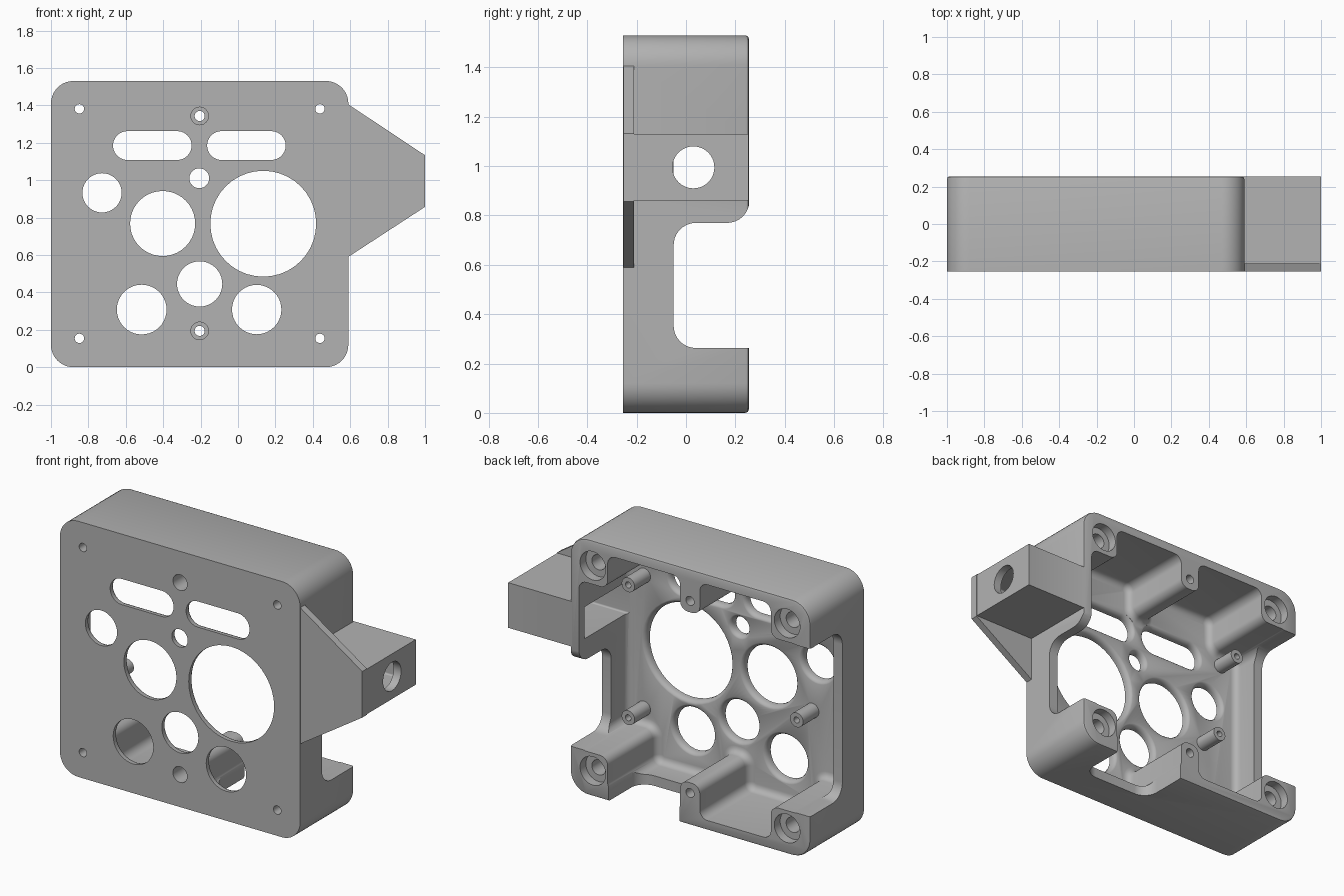
import bpy
import bmesh
from math import cos, sin, atan2, pi
from mathutils import Vector

cube = bpy.data.objects.get("Cube")
if cube:
    bpy.data.objects.remove(cube, do_unlink=True)

grey = bpy.data.materials.new("plain grey")
grey.use_nodes = True
COLOUR = (0.45, 0.45, 0.45, 1)
grey.diffuse_color = COLOUR
grey.node_tree.nodes["Principled BSDF"].inputs["Base Color"].default_value = COLOUR

FRONT, BACK, FLOOR = -0.255, 0.255, -0.21
MID_Z = 0.765
AXES = {"x": lambda a, b, t: (t, a, b),
        "y": lambda a, b, t: (a, t, b),
        "z": lambda a, b, t: (a, b, t)}


def rect(a0, a1, b0, b1):
    return [(a0, b0), (a1, b0), (a1, b1), (a0, b1)]


def outline(points, r, seg=10):
    """Round each corner; gives (arc centre, direction, turn) per outline point."""
    pts = [Vector(p) for p in points]
    out, last = [], None
    for i, p in enumerate(pts):
        d1 = (p - pts[i - 1]).normalized()
        d2 = (pts[(i + 1) % len(pts)] - p).normalized()
        turn = 1 if d1.cross(d2) > 0 else -1
        centre = p + (d2 - d1) * r
        start = atan2(-d2.y, -d2.x)
        for k in range(seg + 1):
            a = start + turn * pi / 2 * k / seg
            n = Vector((cos(a), sin(a)))
            q = centre + n * r
            if last is None or (q - last).length > 1e-5:
                out.append((centre, n, turn))
                last = q
    c, n, _ = out[0]
    if (c + n * r - last).length < 1e-5:
        out.pop()
    return out


def prism(name, points, r, layers, axis="y"):
    """Stack copies of an outline; layers are (position, inset)."""
    bm = bmesh.new()
    line = outline(points, r)
    rings = []
    for t, inset in layers:
        ring = []
        for c, n, turn in line:
            q = c + n * (r - turn * inset)
            ring.append(bm.verts.new(AXES[axis](q.x, q.y, t)))
        rings.append(ring)
    count = len(line)
    for lo, hi in zip(rings, rings[1:]):
        for i in range(count):
            j = (i + 1) % count
            bm.faces.new((lo[i], lo[j], hi[j], hi[i]))
    bm.faces.new(rings[0])
    bm.faces.new(rings[-1])
    bmesh.ops.recalc_face_normals(bm, faces=bm.faces)
    mesh = bpy.data.meshes.new(name)
    bm.to_mesh(mesh)
    bm.free()
    mesh.materials.append(grey)
    obj = bpy.data.objects.new(name, mesh)
    bpy.context.collection.objects.link(obj)
    return obj


def disc(name, a, b, r, layers, axis="y"):
    return prism(name, rect(a - r, a + r, b - r, b + r), r, layers, axis)


def combine(target, tool, operation):
    mod = target.modifiers.new("combine", "BOOLEAN")
    mod.operation = operation
    mod.solver = "EXACT"
    mod.object = tool
    bpy.context.view_layer.objects.active = target
    bpy.ops.object.modifier_apply(modifier=mod.name)
    bpy.data.objects.remove(tool, do_unlink=True)


def add(tool):
    combine(housing, tool, "UNION")


def cut(tool):
    combine(housing, tool, "DIFFERENCE")


# Outer block with softened back edge
housing = prism("housing", rect(-1, 0.59, 0, 1.53), 0.12,
                [(FRONT, 0), (0.24, 0), (0.251, 0.004), (BACK, 0.015)])

# Side flange and side box
add(prism("flange", [(0.5, 0.53), (0.59, 0.59), (1, 0.857), (1, 1.133),
                     (0.59, 1.405), (0.5, 1.46)], 0,
          [(FRONT + 0.001, 0), (FLOOR, 0)]))
add(prism("side_box", rect(-0.23, BACK - 0.001, 0.86, 1.13), 0,
          [(0.55, 0), (0.999, 0)], "x"))

# Cavity that leaves corner pods and centre bosses, with a filleted floor
lower = [(-0.94, 0.26), (-0.74, 0.26), (-0.74, 0.06), (-0.27, 0.06),
         (-0.27, 0.255), (-0.14, 0.255), (-0.14, 0.06), (0.34, 0.06),
         (0.34, 0.26), (0.53, 0.26)]
upper = [(x, 2 * MID_Z - z) for x, z in reversed(lower)]
FILLET = 0.04
fillet = [(FLOOR + FILLET * (1 - cos(k * pi / 8)), FILLET * (1 - sin(k * pi / 8)))
          for k in range(5)]
cut(prism("cavity", lower + upper, 0.05, fillet + [(0.4, 0)]))

# Hollow of the side box and its end hole
cut(prism("box_hollow", rect(-0.2, 0.205, 0.9, 1.09), 0.01,
          [(0.5, 0), (0.95, 0)], "x"))
cut(disc("end_hole", 0.03, 0.995, 0.085, [(0.9, 0), (1.1, 0)], "x"))

# Notches in both side walls and the bottom wall
cut(prism("box_side_notch", [(-0.05, 0.263), (0.5, 0.263), (0.5, 1.1),
                             (0.257, 1.1), (0.257, 0.77), (-0.05, 0.77)], 0.09,
          [(0.46, 0), (0.7, 0)], "x"))
cut(prism("plain_side_notch", rect(-0.05, 0.5, 0.263, 1.267), 0.09,
          [(-1.1, 0), (-0.87, 0)], "x"))
cut(prism("bottom_notch", rect(-0.135, 0.335, -0.05, 0.5), 0.09,
          [(-0.1, 0), (0.13, 0)], "z"))

# Standoffs with pilot holes
for x, z in [(0.425, 1.15), (0.425, 0.355), (-0.69, 0.64), (-0.82, 1.2)]:
    add(disc("standoff", x, z, 0.043, [(-0.23, 0), (-0.06, 0)]))
    cut(disc("pilot_hole", x, z, 0.018, [(-0.18, 0), (0, 0)]))

# Panel openings, flared on the inside
flare = [(-0.3, 0), (-0.235, 0), (-0.222, -0.005), (-0.213, -0.013),
         (-0.209, -0.022), (-0.15, -0.022)]
for x, z, r in [(0.135, 0.767, 0.283), (-0.403, 0.768, 0.174),
                (-0.727, 0.932, 0.105), (-0.207, 1.01, 0.053),
                (-0.205, 0.445, 0.121), (-0.515, 0.308, 0.133),
                (0.1, 0.308, 0.132)]:
    cut(disc("opening", x, z, r, flare))
for x in (-0.458, 0.045):
    cut(prism("slot", rect(x - 0.21, x + 0.21, 1.108, 1.262), 0.077, flare))

# Corner screw holes, counterbored from the back
for x in (-0.848, 0.438):
    for z in (0.154, 1.381):
        cut(disc("corner_screw", x, z, 0.025,
                 [(-0.3, 0), (-0.1, 0), (-0.1, -0.02), (0.2, -0.02),
                  (0.2, -0.06), (0.3, -0.06)]))

# Centre screw holes, counterbored from the front
for z in (0.194, 1.343):
    cut(disc("centre_screw", -0.205, z, 0.027,
             [(-0.3, -0.02), (-0.15, -0.02), (-0.15, 0), (0.3, 0)]))

# Smooth curved faces, keep edges crisp
bpy.ops.object.select_all(action="DESELECT")
housing.select_set(True)
bpy.context.view_layer.objects.active = housing
bpy.ops.object.shade_smooth_by_angle(angle=pi / 6)
